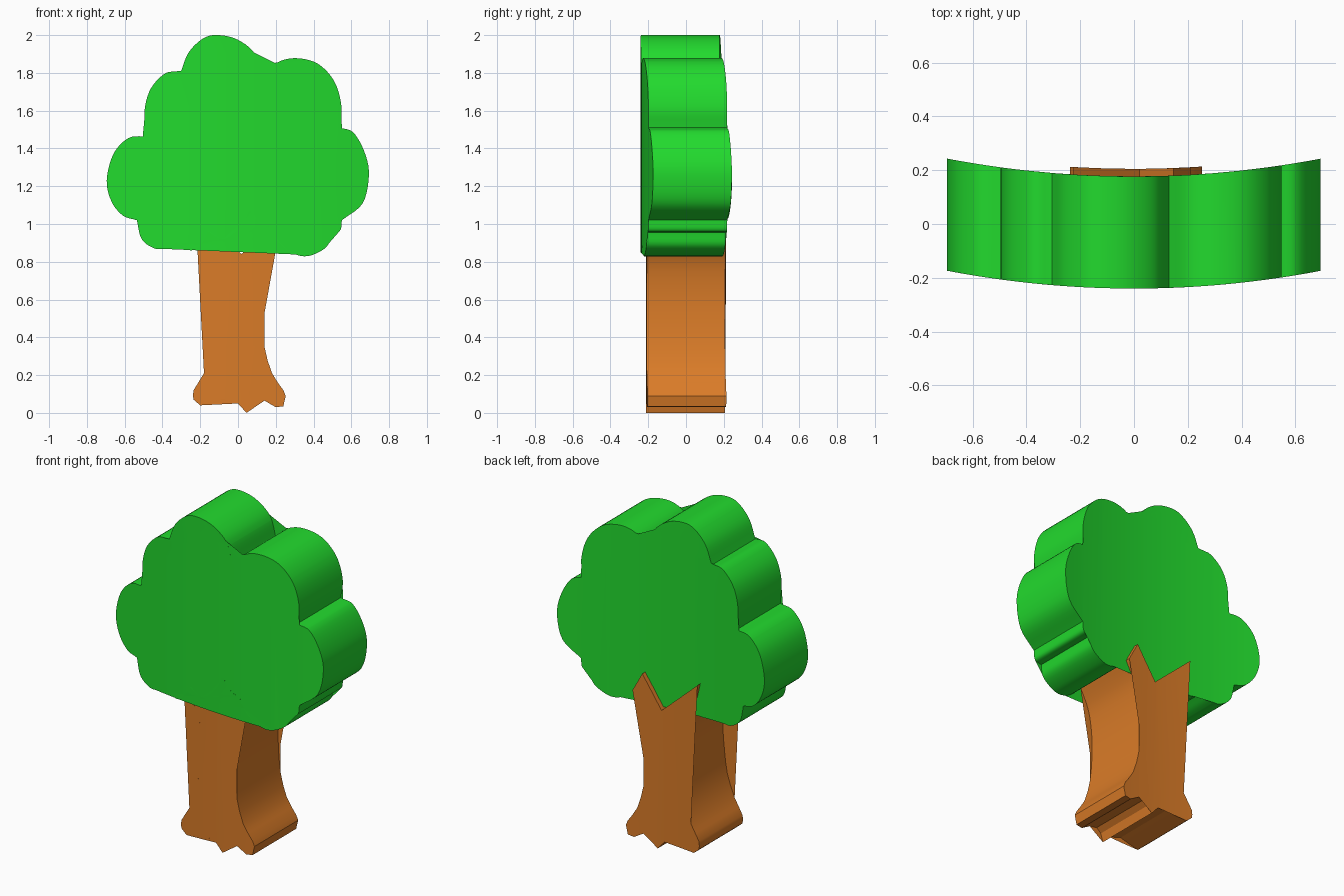
import bpy, bmesh
from mathutils import Vector, Matrix

if "Cube" in bpy.data.objects:
    bpy.data.objects.remove(bpy.data.objects["Cube"])

BEND = 0.137  # both parts curve backwards towards their sides


def material(name, color):
    m = bpy.data.materials.new(name)
    m.diffuse_color = (*color, 1)
    m.use_nodes = True
    m.node_tree.nodes["Principled BSDF"].inputs["Base Color"].default_value = m.diffuse_color
    return m


def smooth_lobe(pts, steps=5):
    """Spline through one lobe's points, leaving sharp cusps at both ends."""
    p = [Vector(q) for q in pts]
    p = [2 * p[0] - p[1]] + p + [2 * p[-1] - p[-2]]
    out = []
    for a, b, c, d in zip(p, p[1:], p[2:], p[3:]):
        for i in range(steps):
            t = i / steps
            out.append(0.5 * (2 * b + (c - a) * t + (2 * a - 5 * b + 4 * c - d) * t * t
                              + (3 * b - a - 3 * c + d) * t ** 3))
    return out


def bent_slab(name, outline, front, back, mat):
    """Flat outline cut into columns, extruded in depth and curved."""
    bm = bmesh.new()
    bm.faces.new([bm.verts.new((x, 0, z)) for x, z in outline])
    bmesh.ops.triangulate(bm, faces=bm.faces[:])
    for i in range(-6, 7):
        bmesh.ops.bisect_plane(bm, geom=bm.verts[:] + bm.edges[:] + bm.faces[:], dist=1e-4,
                               plane_co=(i * 0.1, 0, 0), plane_no=(1, 0, 0))
    for v in bm.verts:
        v.co.y = front + BEND * v.co.x ** 2
    ext = bmesh.ops.extrude_face_region(bm, geom=bm.faces[:], use_keep_orig=True)
    bmesh.ops.translate(bm, vec=(0, back - front, 0),
                        verts=[g for g in ext["geom"] if isinstance(g, bmesh.types.BMVert)])
    bmesh.ops.recalc_face_normals(bm, faces=bm.faces[:])
    me = bpy.data.meshes.new(name)
    bm.to_mesh(me)
    bm.free()
    me.materials.append(mat)
    ob = bpy.data.objects.new(name, me)
    bpy.context.collection.objects.link(ob)
    bpy.ops.object.select_all(action='DESELECT')
    ob.select_set(True)
    bpy.context.view_layer.objects.active = ob
    bpy.ops.object.shade_smooth_by_angle(angle=0.5)
    return ob


# Crown: lobes clockwise from the top; each starts at a cusp and ends at the next
lobes = [
    [(-.305, 1.80), (-.26, 1.91), (-.18, 1.985), (-.10, 2.0), (.0, 1.975), (.09, 1.90)],
    [(.13, 1.77), (.20, 1.85), (.30, 1.878), (.42, 1.85), (.51, 1.755), (.548, 1.62)],
    [(.535, 1.51), (.61, 1.485), (.67, 1.38), (.693, 1.26), (.66, 1.11)],
    [(.55, 1.02), (.54, .965)],
    [(.49, .955), (.47, .88), (.37, .83), (.28, .85), (.21, .91)],
    [(.175, .985), (.13, 1.0), (.09, 1.04)],
    [(.065, 1.09), (.03, 1.01), (-.03, .945), (-.09, .92)],
    [(-.16, .965), (-.19, .90), (-.25, .86)],
    [(-.325, .905), (-.38, .875), (-.44, .87), (-.51, .92)],
    [(-.535, 1.02), (-.61, 1.045), (-.67, 1.12), (-.695, 1.23), (-.66, 1.37), (-.58, 1.455)],
    [(-.485, 1.465), (-.495, 1.60), (-.46, 1.72), (-.38, 1.80)],
]
crown = []
for lobe, following in zip(lobes, lobes[1:] + lobes[:1]):
    crown += smooth_lobe(lobe + following[:1])
bent_slab("crown", crown, -0.24, 0.177, material("leaf_green", (0.016, 0.7, 0.027)))

# Trunk: forked top, waisted sides and rooted base
right_side = [(.21, .915), (.165, .83), (.14, .75), (.125, .63), (.125, .50),
              (.14, .35), (.18, .21), (.24, .12), (.26, .065)]
base = [(.24, .035), (.20, .03), (.14, .065), (.09, .075), (.06, .05), (.045, .0),
        (.0, .05), (-.08, .075), (-.13, .06), (-.20, .04)]
left_side = [(-.235, .07), (-.235, .12), (-.18, .21), (-.13, .34), (-.11, .48),
             (-.10, .60), (-.10, .70), (-.12, .78), (-.16, .86), (-.205, .90)]
fork = [(-.225, 1.06), (.02, .84), (.147, 1.03)]
trunk = smooth_lobe(right_side, 2) + base + smooth_lobe(left_side, 2) + fork
bent_slab("trunk", trunk, -0.212, 0.205, material("bark_brown", (0.7, 0.2, 0.021)))
